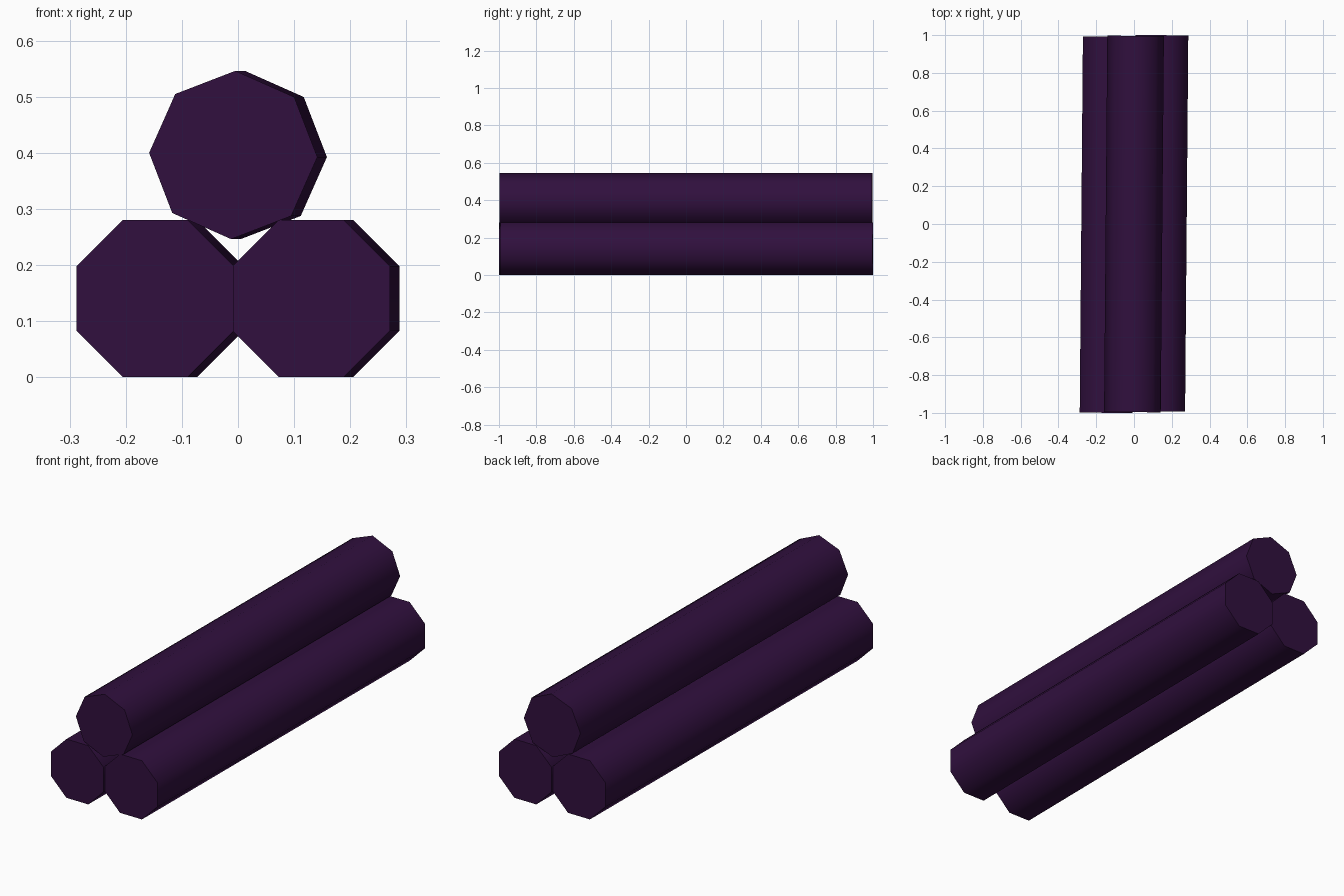
import bpy
import math

cube = bpy.data.objects.get("Cube")
if cube:
    bpy.data.objects.remove(cube, do_unlink=True)

# Dark purple colour
purple = bpy.data.materials.new("dark_purple")
purple.use_nodes = True
colour = (0.030, 0.005, 0.048, 1.0)
purple.diffuse_color = colour
purple.node_tree.nodes["Principled BSDF"].inputs["Base Color"].default_value = colour

LENGTH = 1.992
YAW = -0.0085


def add_log(name, location, radius, roll):
    """Eight-sided log lying along y, turned slightly about z."""
    bpy.ops.mesh.primitive_cylinder_add(vertices=8, radius=radius, depth=LENGTH,
                                        location=location)
    log = bpy.context.object
    log.name = name
    log.data.name = name
    # Roll about its own axis, lay it down, then yaw
    log.rotation_mode = 'XYZ'
    log.rotation_euler = (math.pi / 2, 0, YAW)
    for v in log.data.vertices:
        x, y = v.co.x, v.co.y
        v.co.x = x * math.cos(roll) - y * math.sin(roll)
        v.co.y = x * math.sin(roll) + y * math.cos(roll)
    log.data.materials.append(purple)
    # Rounded sides, crisp end caps
    bpy.ops.object.shade_smooth_by_angle(angle=math.radians(60))
    return log


# Two logs on the ground, resting on flat sides
for name, side in (("left_log", 1), ("right_log", -1)):
    add_log(name, (side * 0.139, side * 0.0035, 0.14), 0.1515, math.pi / 8)

# One log on top, standing on a corner
add_log("top_log", (0, 0, 0.396), 0.15, -0.025)
